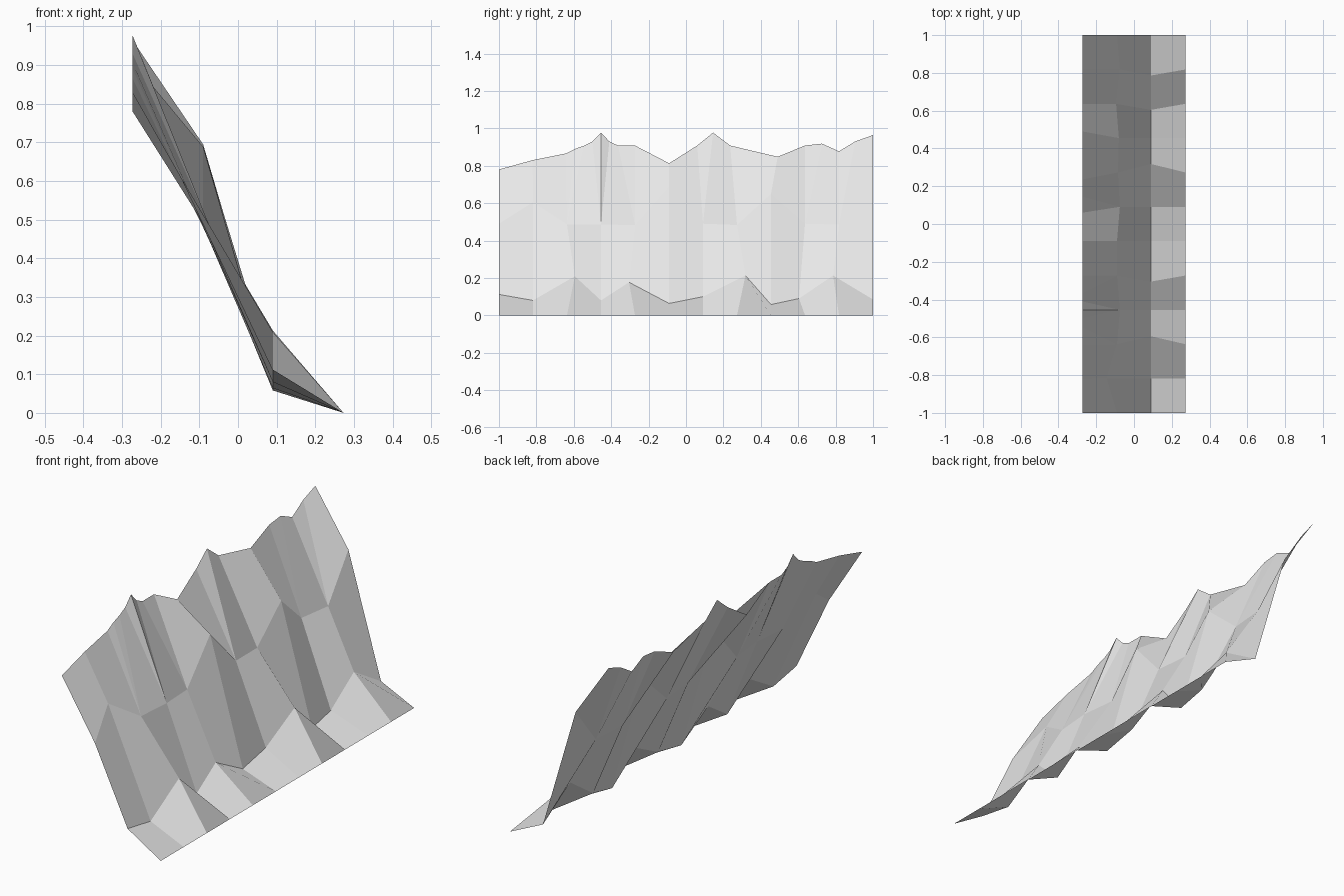
import bpy
import bmesh

cube = bpy.data.objects.get("Cube")
if cube:
    bpy.data.objects.remove(cube)

# Single stone colour
stone = bpy.data.materials.new("pale_grey_stone")
stone.use_nodes = True
colour = (0.8, 0.8, 0.8, 1)
stone.diffuse_color = colour
stone.node_tree.nodes["Principled BSDF"].inputs["Base Color"].default_value = colour

HALF, STEP = 0.273, 2 / 11
even = [-1 + STEP * i for i in range(12)]

# Ridge line: (y, z, index of the ledge point below)
ridge = [(-1, .78, 0), (-.82, .83, 1), (-.64, .866, 2), (-.594, .89, 2),
         (-.545, .907, 2), (-.5, .93, 3), (-.455, .977, 3), (-.41, .93, 3),
         (-.364, .908, 4), (-.273, .908, 4), (-.09, .813, 5), (.06, .908, 6),
         (.145, .977, 6), (.236, .908, 7), (.49, .848, 8), (.636, .908, 9),
         (.727, .918, 9), (.818, .877, 10), (.905, .93, 10), (1, .964, 11)]

# Ledge at mid height and the broken toe line
ledge_x = [-.09, -.145, -.09, -.075, -.09, -.09, -.075, -.085, -.08, -.095, -.075, -.09]
ledge_z = [.49, .605, .487, .487, .482, .688, .49, .483, .65, .49, .485, .694]
toe_z = [.112, .08, .209, .08, .177, .064, .1, .213, .058, .09, .213, .085]
toe_shift = {2: .042, 4: -.032, 7: .045, 9: -.032, 10: -.032}

bm = bmesh.new()
top = [bm.verts.new((-HALF, y, z)) for y, z, _ in ridge]
ledge = [bm.verts.new(p) for p in zip(ledge_x, even, ledge_z)]
toe = [bm.verts.new((.09, y + toe_shift.get(i, 0), z))
       for i, (y, z) in enumerate(zip(even, toe_z))]
foot = [bm.verts.new((HALF, y, 0)) for y in even]

# Upper face: fans where several ridge points share a ledge point
for i in range(len(top) - 1):
    a, b = ridge[i][2], ridge[i + 1][2]
    bm.faces.new((top[i], ledge[a], ledge[b], top[i + 1]) if a != b
                 else (top[i], ledge[a], top[i + 1]))

# Lower face and sloping foot
for high, low in ((ledge, toe), (toe, foot)):
    for i in range(11):
        bm.faces.new((high[i], low[i], low[i + 1], high[i + 1]))

mesh = bpy.data.meshes.new("cliff_face")
bm.to_mesh(mesh)
bm.free()
mesh.materials.append(stone)
cliff = bpy.data.objects.new("cliff_face", mesh)
bpy.context.collection.objects.link(cliff)
